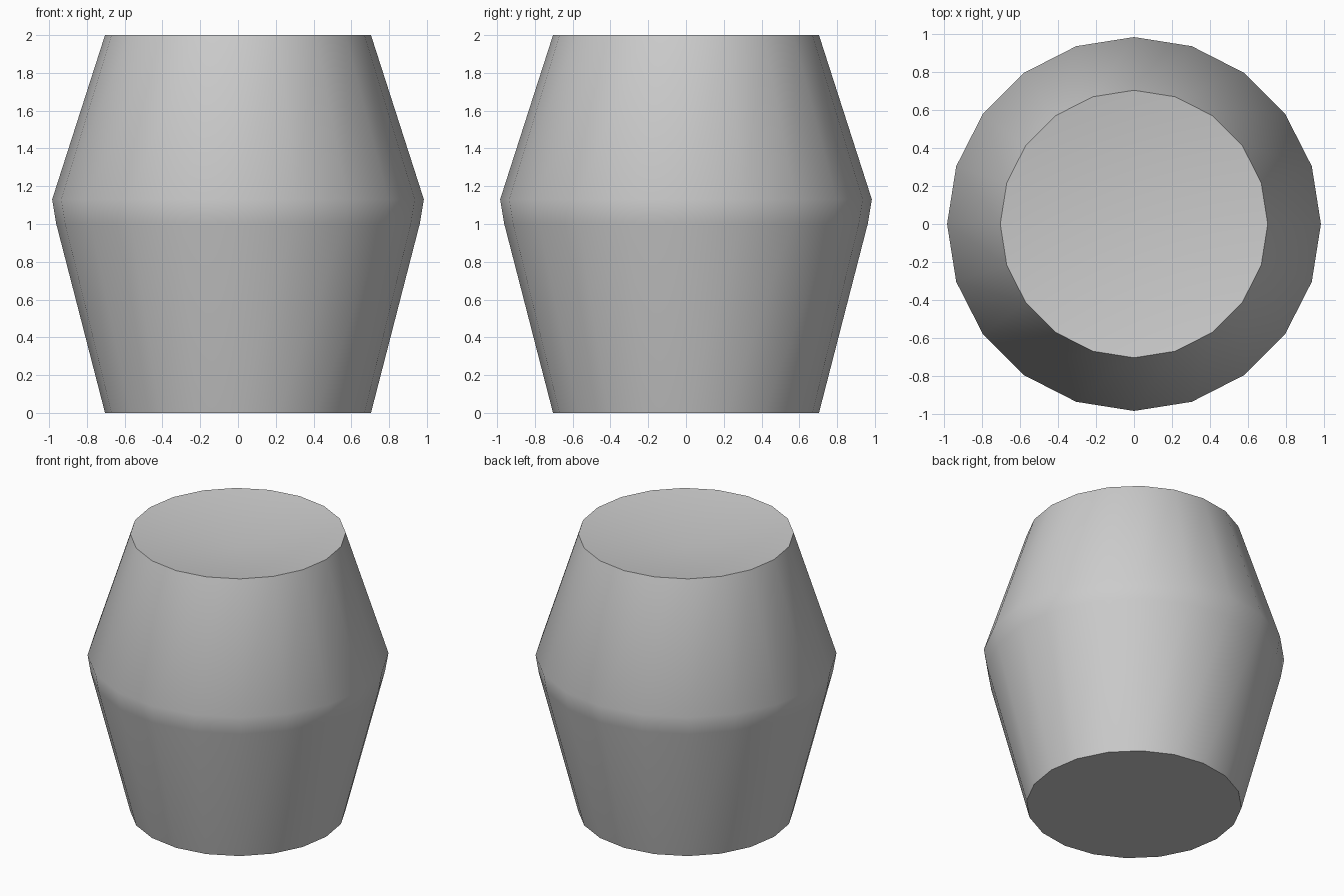
import bpy, bmesh, math

if "Cube" in bpy.data.objects:
    bpy.data.objects.remove(bpy.data.objects["Cube"])

SIDES = 20
DISH_DEPTH = 0.10
# Barrel profile: (radius, height)
PROFILE = [(0.704, 0.0), (0.962, 1.0), (0.984, 1.13), (0.704, 2.0)]

bm = bmesh.new()
rings = []
for r, z in PROFILE:
    rings.append([bm.verts.new((r * math.cos(2 * math.pi * i / SIDES),
                                r * math.sin(2 * math.pi * i / SIDES), z))
                  for i in range(SIDES)])

# Barrel wall
for low, high in zip(rings, rings[1:]):
    for i in range(SIDES):
        j = (i + 1) % SIDES
        bm.faces.new((low[i], low[j], high[j], high[i])).smooth = True

# Flat bottom, shallow dished top
bm.faces.new(rings[0][::-1])
centre = bm.verts.new((0, 0, 2.0 - DISH_DEPTH))
top = rings[-1]
for i in range(SIDES):
    bm.faces.new((top[i], top[(i + 1) % SIDES], centre)).smooth = True

# Sharp rims
for ring in (rings[0], top):
    for i in range(SIDES):
        bm.edges.get((ring[i], ring[(i + 1) % SIDES])).smooth = False

mesh = bpy.data.meshes.new("barrel_body")
bm.to_mesh(mesh)
bm.free()
grey = bpy.data.materials.new("grey")
grey.diffuse_color = (0.565, 0.565, 0.565, 1)
grey.use_nodes = True
grey.node_tree.nodes["Principled BSDF"].inputs["Base Color"].default_value = grey.diffuse_color
mesh.materials.append(grey)
bpy.context.collection.objects.link(bpy.data.objects.new("barrel_body", mesh))
